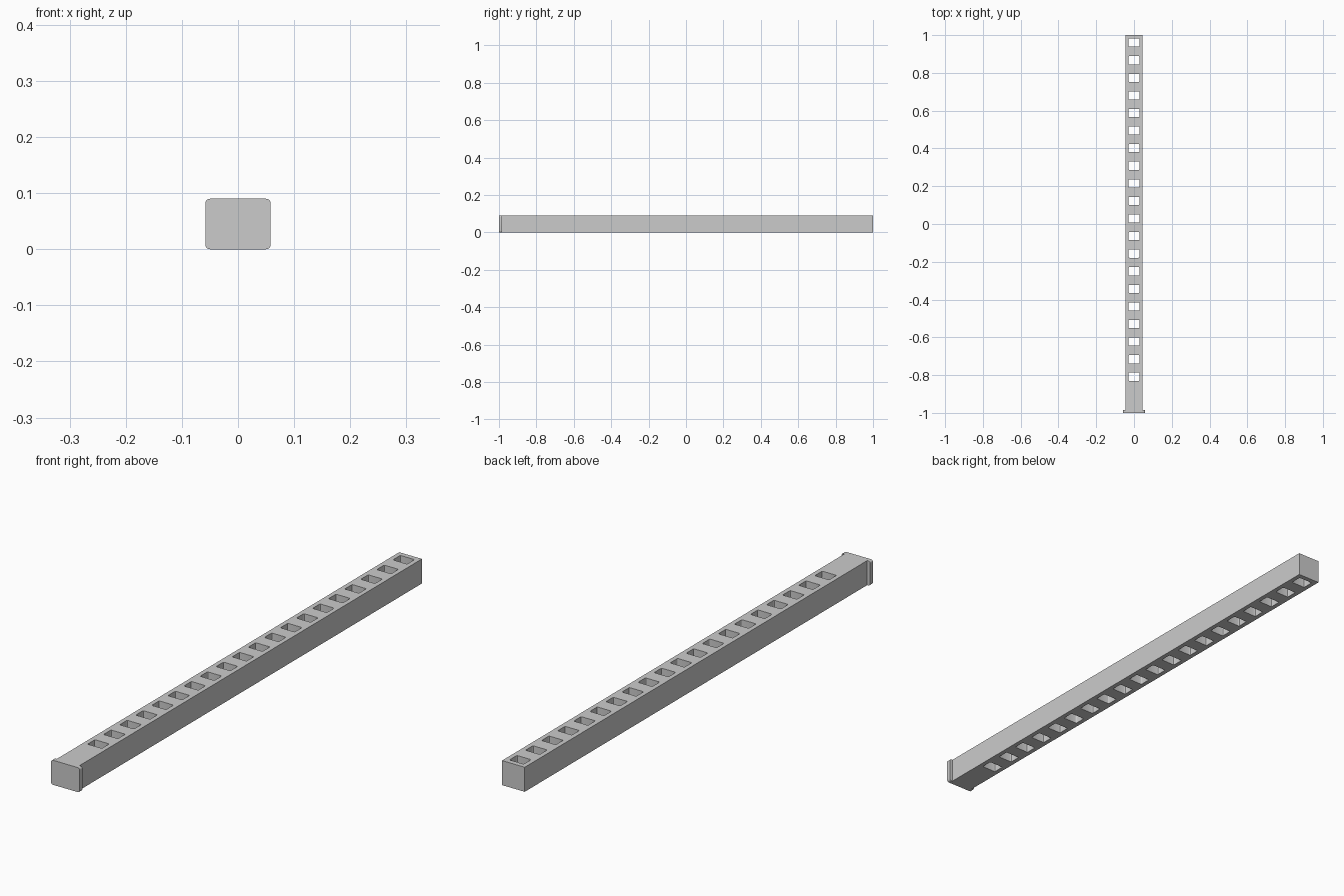
import bpy
from math import pi, sin, cos

if "Cube" in bpy.data.objects:
    bpy.data.objects.remove(bpy.data.objects["Cube"])


def rounded_rect(cx, cy, hx, hy, r, seg):
    """Closed outline of a rectangle; r = 0 gives sharp corners."""
    if r == 0:
        return [(cx + hx, cy + hy), (cx - hx, cy + hy), (cx - hx, cy - hy), (cx + hx, cy - hy)]
    pts = []
    for i, (sx, sy) in enumerate([(1, 1), (-1, 1), (-1, -1), (1, -1)]):
        for k in range(seg + 1):
            a = (i + k / seg) * pi / 2
            pts.append((cx + sx * (hx - r) + r * cos(a), cy + sy * (hy - r) + r * sin(a)))
    return pts


def extruded(name, outlines, half_depth, location, rotation=(0, 0, 0)):
    """Fill flat outlines (inner ones become holes) and extrude them into a mesh."""
    curve = bpy.data.curves.new(name, 'CURVE')
    curve.dimensions = '2D'
    curve.fill_mode = 'BOTH'
    curve.extrude = half_depth
    for pts in outlines:
        s = curve.splines.new('POLY')
        s.points.add(len(pts) - 1)
        for p, (x, y) in zip(s.points, pts):
            p.co = (x, y, 0, 1)
        s.use_cyclic_u = True
    ob = bpy.data.objects.new(name, curve)
    bpy.context.collection.objects.link(ob)
    ob.location, ob.rotation_euler = location, rotation
    bpy.ops.object.select_all(action='DESELECT')
    ob.select_set(True)
    bpy.context.view_layer.objects.active = ob
    bpy.ops.object.convert(target='MESH')
    # weld the caps to the walls
    bpy.ops.object.mode_set(mode='EDIT')
    bpy.ops.mesh.select_all(action='SELECT')
    bpy.ops.mesh.remove_doubles(threshold=0.00001)
    bpy.ops.mesh.normals_make_consistent(inside=False)
    bpy.ops.object.mode_set(mode='OBJECT')
    bpy.ops.object.shade_smooth_by_angle()
    return bpy.context.object


H, T = 0.09, 0.016          # bar height, end plate thickness
COUNT, FIRST, PITCH = 20, 0.96, 0.0931

# Square bar with a row of through slots
bar = [rounded_rect(0, T / 2, 0.046, 1 - T / 2, 0, 1)]
bar += [rounded_rect(0, FIRST - i * PITCH, 0.029, 0.0215, 0.004, 3) for i in range(COUNT)]
extruded("slotted_bar", bar, H / 2, (0, 0, H / 2))

# Wider end plate with rounded corners at the front
extruded("end_plate", [rounded_rect(0, 0, 0.058, H / 2, 0.008, 5)], T / 2,
         (0, -1 + T / 2, H / 2), (pi / 2, 0, 0))
